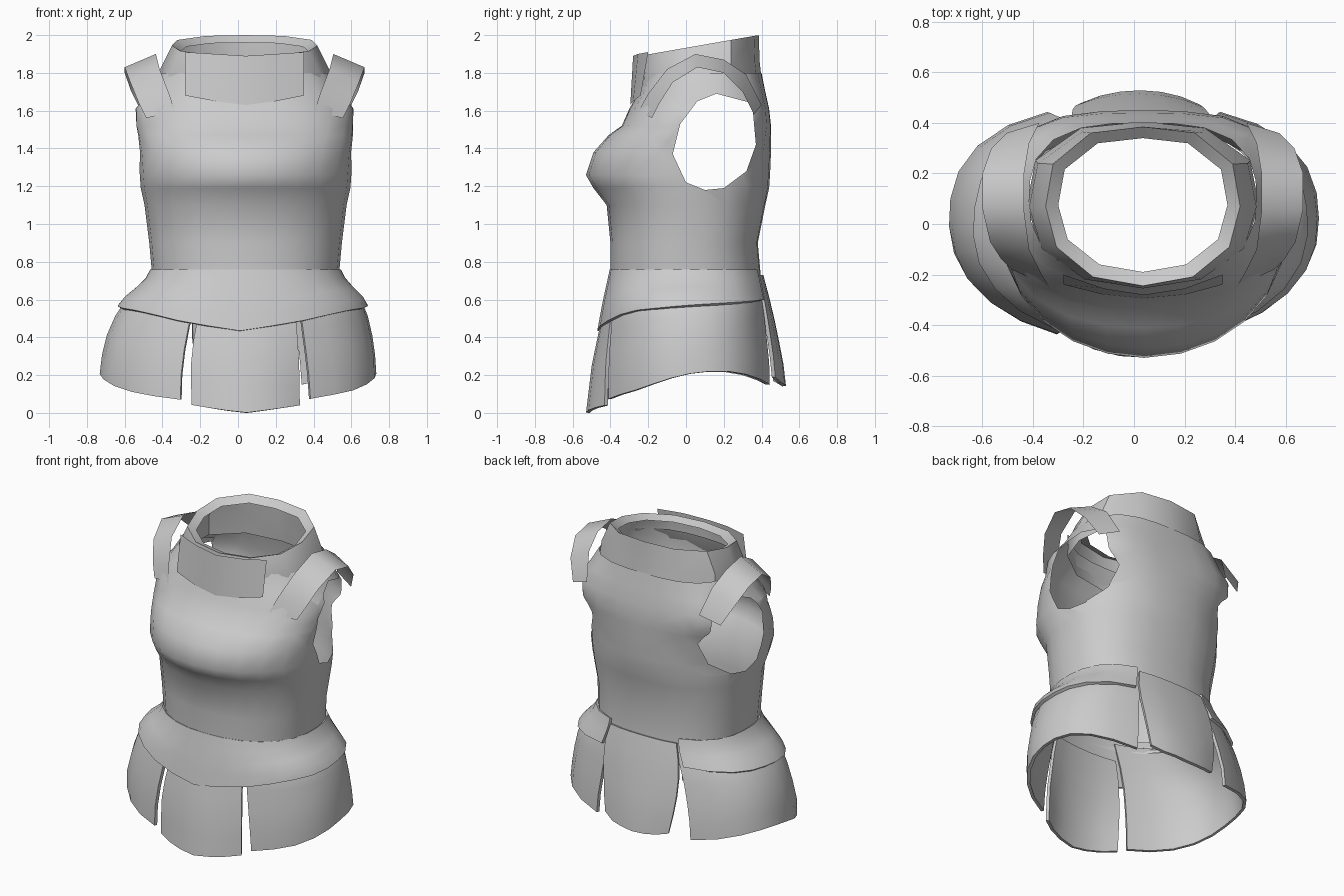
import bpy, bmesh, math
from mathutils import Vector

cube = bpy.data.objects.get("Cube")
if cube:
    bpy.data.objects.remove(cube, do_unlink=True)

grey = bpy.data.materials.new("plain grey")
grey.use_nodes = True
grey.diffuse_color = (0.6, 0.6, 0.6, 1)
grey.node_tree.nodes["Principled BSDF"].inputs["Base Color"].default_value = (0.6, 0.6, 0.6, 1)

# Profiles: height, front y, back y, half width, centre x, squareness
TORSO = [
    (0.68, -0.40, 0.40, 0.49, 0.04, 2.2),
    (0.90, -0.40, 0.38, 0.51, 0.04, 2.15),
    (1.10, -0.42, 0.42, 0.535, 0.04, 2.1),
    (1.19, -0.49, 0.44, 0.555, 0.04, 2.0),
    (1.26, -0.53, 0.445, 0.56, 0.04, 2.0),
    (1.38, -0.49, 0.45, 0.565, 0.04, 2.1),
    (1.47, -0.41, 0.45, 0.575, 0.04, 2.3),
    (1.52, -0.34, 0.45, 0.58, 0.035, 2.5),
    (1.61, -0.30, 0.44, 0.58, 0.035, 2.6),
    (1.70, -0.25, 0.42, 0.51, 0.035, 2.5),
    (1.80, -0.22, 0.40, 0.45, 0.035, 2.4),
]
SKIRT = [
    (0.00, -0.49, 0.49, 0.72, 0.00, 2.1),
    (0.25, -0.48, 0.48, 0.735, 0.00, 2.1),
    (0.45, -0.455, 0.455, 0.70, 0.01, 2.1),
    (0.60, -0.43, 0.43, 0.64, 0.03, 2.2),
    (0.70, -0.41, 0.41, 0.53, 0.04, 2.2),
    (0.78, -0.395, 0.395, 0.49, 0.04, 2.2),
]


def mix(a, b, t):
    return a + (b - a) * t


def lookup(table, key):
    """Interpolate a sorted table by its first column."""
    key = min(max(key, table[0][0]), table[-1][0])
    for a, b in zip(table, table[1:]):
        if key <= b[0]:
            t = (key - a[0]) / (b[0] - a[0])
            return [mix(p, q, t) for p, q in zip(a, b)]


def oval(row, angle, grow=0.0):
    """Point on an oval section, squarer at the back; angle 0 is the front, 90 is +x."""
    z, front, back, half, cx, n = row
    s, c = math.sin(math.radians(angle)), math.cos(math.radians(angle))
    if c < 0:
        n *= 1.2
    r = (abs(s) ** n + abs(c) ** n) ** (-1 / n)
    return Vector((cx + (half + grow) * s * r,
                   (front + back) / 2 - ((back - front) / 2 + grow) * c * r, z))


def grid_part(name, rows, closed=False, sharp=50, thick=0.0):
    """Skin rows of points, top row first, and thicken inwards if asked."""
    bm = bmesh.new()
    vs = [[bm.verts.new(p) for p in row] for row in rows]
    n = len(rows[0])
    for up, low in zip(vs, vs[1:]):
        for i in range(n if closed else n - 1):
            j = (i + 1) % n
            bm.faces.new((low[i], low[j], up[j], up[i]))
    me = bpy.data.meshes.new(name)
    bm.to_mesh(me)
    bm.free()
    me.materials.append(grey)
    ob = bpy.data.objects.new(name, me)
    bpy.context.collection.objects.link(ob)
    bpy.ops.object.select_all(action='DESELECT')
    ob.select_set(True)
    bpy.context.view_layer.objects.active = ob
    if thick:
        ob.modifiers.new("thickness", 'SOLIDIFY').thickness = thick
        bpy.ops.object.modifier_apply(modifier="thickness")
    bpy.ops.object.shade_smooth_by_angle(angle=math.radians(sharp))
    return ob


def panel(name, top, bottom, z_top, z_low, grow=0.0, flare=0.0, cols=8, rows=5):
    """Curved skirt plate between two angle ranges; z_low is a table by angle from its middle."""
    mid = (top[0] + top[1]) / 2
    out = []
    for r in range(rows + 1):
        v = r / rows
        line = []
        for c in range(cols + 1):
            u = c / cols
            ang = mix(mix(top[0], top[1], u), mix(bottom[0], bottom[1], u), v)
            z = mix(z_top, lookup(z_low, ang - mid)[1], v)
            bulge = flare * v * (1 - (2 * u - 1) ** 2)
            line.append(oval(lookup(SKIRT, z), ang, grow + bulge))
        out.append(line)
    return grid_part(name, out, thick=0.02)


# Torso shell
SIDES = 24
torso = grid_part("torso", [[oval(r, i * 360 / SIDES) for i in range(SIDES)]
                            for r in reversed(TORSO)], closed=True)

# Arm openings cut through both sides
HOLE = [(-0.07, 1.37), (0.0, 1.22), (0.1, 1.18), (0.2, 1.19), (0.32, 1.28),
        (0.37, 1.42), (0.35, 1.64), (0.16, 1.69), (0.06, 1.65), (-0.03, 1.53)]
edges = []
for (y0, z0), (y1, z1) in zip(HOLE, HOLE[1:] + HOLE[:1]):
    edges.append((Vector((0, y0, z0)), Vector((0, z1 - z0, y0 - y1)).normalized()))
bm = bmesh.new()
bm.from_mesh(torso.data)


def near_hole(f):
    if abs(f.calc_center_median().x - 0.04) < 0.25:
        return False
    # skip faces wholly outside one side of the opening
    return not any(all((v.co - p).dot(nrm) > -1e-5 for v in f.verts) for p, nrm in edges)


for point, normal in edges:
    faces = [f for f in bm.faces if near_hole(f)]
    geom = faces + list({e for f in faces for e in f.edges}) + list({v for f in faces for v in f.verts})
    bmesh.ops.bisect_plane(bm, geom=geom, plane_co=point, plane_no=normal, dist=1e-5)
inside = [f for f in bm.faces if abs(f.calc_center_median().x - 0.04) > 0.25
          and all((f.calc_center_median() - p).dot(nrm) < 0 for p, nrm in edges)]
bmesh.ops.delete(bm, geom=inside, context='FACES')
bm.to_mesh(torso.data)
bm.free()


# Collar: tilted ring with an inner rim
def collar_ring(front, back, half, z_front, z_back):
    ring = []
    for i in range(12):
        p = oval((0, front, back, half, 0.035, 2.2), i * 30)
        p.z = mix(z_front, z_back, (p.y - front) / (back - front))
        ring.append(p)
    return ring


grid_part("collar", [collar_ring(-0.19, 0.34, 0.335, 1.87, 1.96),
                     collar_ring(-0.245, 0.385, 0.385, 1.89, 2.0),
                     collar_ring(-0.255, 0.39, 0.45, 1.77, 1.86),
                     collar_ring(-0.25, 0.405, 0.46, 1.66, 1.72)], closed=True, sharp=40)

# Plate on the front of the collar
plate_top = [(-0.28, -0.2, 1.91), (-0.12, -0.255, 1.9), (0.04, -0.28, 1.89), (0.2, -0.255, 1.9), (0.35, -0.2, 1.91)]
plate_low = [(-0.28, -0.24, 1.68), (-0.12, -0.28, 1.65), (0.04, -0.295, 1.63), (0.2, -0.28, 1.65), (0.35, -0.24, 1.68)]
grid_part("collar_front_plate", [plate_top, plate_low])

# Shoulder straps: inner edge (offset, y, z) and outer edge
INNER = [(0.37, -0.25, 1.6), (0.40, -0.2, 1.69), (0.45, -0.1, 1.82), (0.47, 0.05, 1.9),
         (0.47, 0.2, 1.87), (0.45, 0.32, 1.79), (0.41, 0.40, 1.63)]
OUTER = [(0.52, -0.18, 1.56), (0.56, -0.14, 1.64), (0.605, -0.07, 1.75), (0.635, 0.06, 1.83),
         (0.635, 0.2, 1.8), (0.60, 0.30, 1.7), (0.54, 0.36, 1.58)]
for side, name in ((1, "left_shoulder_strap"), (-1, "right_shoulder_strap")):
    grid_part(name, [[(0.035 + side * x, y, z) for x, y, z in e] for e in (INNER, OUTER)])

# Skirt plates
panel("front_skirt_panel", (-20, 25), (-20, 27), 0.62, [(-24, 0.045), (0, 0.0), (24, 0.04)],
      grow=-0.01, flare=0.05, cols=6)
side_low = [(-62, 0.07), (-35, 0.12), (-5, 0.2), (10, 0.22), (30, 0.22), (62, 0.15)]
panel("left_skirt_panel", (26, 157), (32, 153), 0.72, side_low, grow=-0.01, flare=0.01, cols=10)
panel("right_skirt_panel", (-157, -22), (-153, -25), 0.72, [(-a, z) for a, z in reversed(side_low)],
      grow=-0.01, flare=0.01, cols=10)
panel("back_skirt_panel", (154, 206), (160, 196), 0.73,
      [(-26, 0.22), (-14, 0.16), (0, 0.14), (14, 0.16), (26, 0.22)], grow=0.005, flare=0.04, cols=6)

# Hip belt overlapping the plates, open at the back
panel("hip_belt", (-152, 152), (-154, 154), 0.76,
      [(-154, 0.6), (-90, 0.57), (-50, 0.54), (-24, 0.48), (0, 0.435),
       (24, 0.48), (50, 0.54), (90, 0.57), (154, 0.6)], grow=0.005, flare=0.008, cols=22, rows=4)
